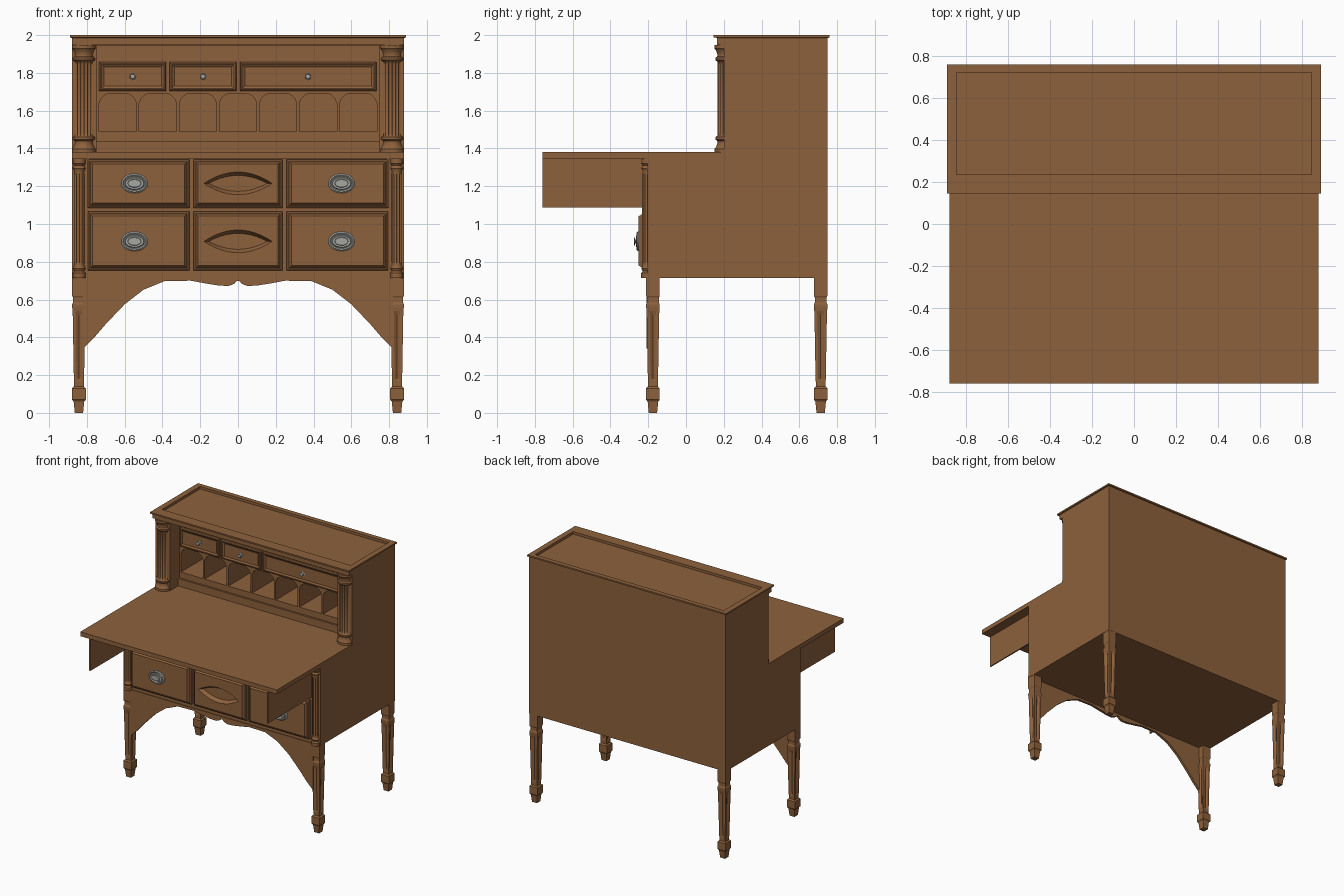
import bpy, bmesh, math

if "Cube" in bpy.data.objects:
    bpy.data.objects.remove(bpy.data.objects["Cube"])


def material(name, rgb):
    m = bpy.data.materials.new(name)
    m.diffuse_color = (*rgb, 1)
    m.use_nodes = True
    m.node_tree.nodes["Principled BSDF"].inputs["Base Color"].default_value = m.diffuse_color
    return m


WOOD = material("brown_wood", (0.27, 0.12, 0.045))
METAL = material("pewter", (0.38, 0.38, 0.36))


def loft(name, rings, mat=WOOD, smooth=False):
    """Skin a stack of equal-length point rings and cap both ends."""
    bm = bmesh.new()
    vs = [[bm.verts.new(p) for p in r] for r in rings]
    n = len(vs[0])
    for a, b in zip(vs, vs[1:]):
        for i in range(n):
            j = (i + 1) % n
            bm.faces.new((a[i], a[j], b[j], b[i]))
    bm.faces.new(vs[0][::-1])
    bm.faces.new(vs[-1])
    bmesh.ops.recalc_face_normals(bm, faces=bm.faces)
    me = bpy.data.meshes.new(name)
    bm.to_mesh(me)
    bm.free()
    ob = bpy.data.objects.new(name, me)
    bpy.context.collection.objects.link(ob)
    me.materials.append(mat)
    if smooth:
        bpy.context.view_layer.objects.active = ob
        ob.select_set(True)
        bpy.ops.object.shade_smooth_by_angle(angle=math.radians(35))
        ob.select_set(False)
    return ob


def rect(x0, x1, y0, y1, z):
    return [(x0, y0, z), (x1, y0, z), (x1, y1, z), (x0, y1, z)]


def box(name, x0, x1, y0, y1, z0, z1):
    return loft(name, [rect(x0, x1, y0, y1, z0), rect(x0, x1, y0, y1, z1)])


def prism(name, pts, y0, y1):
    return loft(name, [[(x, y, z) for x, z in pts] for y in (y0, y1)])


def raised_panel(name, x0, x1, z0, z1, steps):
    """Moulded drawer front; steps are (inset, y)."""
    return loft(name, [[(x0 + d, y, z0 + d), (x1 - d, y, z0 + d),
                        (x1 - d, y, z1 - d), (x0 + d, y, z1 - d)] for d, y in steps])


def oval(name, x, z, steps, n=28):
    """Turned metal fitting facing the front; steps are (rx, rz, y)."""
    ang = [2 * math.pi * i / n for i in range(n)]
    return loft(name, [[(x + a * math.cos(t), y, z + b * math.sin(t)) for t in ang]
                       for a, b, y in steps], METAL, True)


def column(name, x, y, profile, n=64):
    """Turned column; profile is (radius, z, flute depth)."""
    rings = []
    for r, z, f in profile:
        rr = [r * (1 - f * (0, .7, 1, .7)[i % 4]) for i in range(n)]
        rings.append([(x + q * math.cos(2 * math.pi * i / n),
                       y + q * math.sin(2 * math.pi * i / n), z) for i, q in enumerate(rr)])
    return loft(name, rings, WOOD, True)


def leg(name, x, y):
    """Square tapered leg with a groove down each side; rows are (half width, z, groove)."""
    rows = [(.022, 0, 0), (.028, .06, 0), (.036, .07, 0), (.036, .13, 0), (.026, .14, 0),
            (.026, .165, 0), (.027, .18, .3), (.033, .52, .3), (.034, .54, 0), (.036, .56, 0),
            (.036, .575, 0), (.031, .585, 0), (.031, .61, 0), (.036, .62, 0), (.036, .735, 0)]
    rings = []
    for h, z, g in rows:
        side = [(-1, -1), (-.5, -1), (0, -1 + g), (.5, -1)]
        ring = []
        for k in range(4):
            for u, v in side:
                for _ in range(k):
                    u, v = -v, u
                ring.append((x + h * u, y + h * v, z))
        rings.append(ring)
    return loft(name, rings)


# Lower case, writing surface and slide-out supports
box("lower_case", -.88, .88, -.205, .75, .715, 1.345)
box("writing_surface", -.88, .88, -.76, .75, 1.345, 1.38)
for s, side in ((-1, "left"), (1, "right")):
    xs = sorted((s * .79, s * .80))
    box(side + "_support", *xs, -.76, -.2, 1.087, 1.345)

    # Legs
    leg(side + "_front_leg", s * .842, -.175)
    leg(side + "_back_leg", s * .842, .713)

    # Slim fluted columns beside the drawers
    half = [(.034, 0, 0), (.034, .025, 0), (.026, .035, 0), (.034, .05, 0),
            (.026, .065, 0), (.026, .075, 0), (.029, .085, .2)]
    low = [(r, .715 + z, f) for r, z, f in half]
    high = [(r, 1.345 - z, f) for r, z, f in half[::-1]]
    column(side + "_lower_column", s * .84, -.203, low + high, 48)

    # Large fluted columns of the upper cabinet
    half = [(.064, 0, 0), (.064, .018, 0), (.056, .028, 0), (.048, .05, 0), (.05, .06, 0),
            (.06, .068, 0), (.06, .08, 0), (.048, .088, 0), (.048, .1, .18)]
    low = [(r, 1.38 + z, f) for r, z, f in half]
    high = [(r, 1.947 - z, f) for r, z, f in half[::-1]]
    column(side + "_upper_column", s * .816, .215, low + high)

    # Upper cabinet sides
    xs = sorted((s * .75, s * .88))
    box(side + "_cabinet_side", *xs, .2, .75, 1.38, 1.97)

# Shaped apron
edge = [(.82, .34), (.76, .4), (.7, .47), (.6, .575), (.5, .652), (.39, .697), (.25, .7),
        (.17, .685), (.1, .674), (.05, .672), (.02, .683), (.008, .698)]
prism("apron", [(.82, .72)] + edge + [(-x, z) for x, z in edge[::-1]] + [(-.82, .72)],
      -.21, -.19)

# Upper cabinet shell and recessed top
box("cabinet_back", -.75, .75, .6, .75, 1.38, 1.97)
box("cabinet_ceiling", -.75, .75, .2, .6, 1.945, 1.97)
box("frieze", -.88, .88, .165, .2, 1.947, 1.97)
under = (-.88, .88, .165, .75)
rim = (-.89, .89, .145, .76)
tray = (-.845, .845, .235, .722)
loft("cabinet_top", [rect(*under, 1.97), rect(*under, 1.985), rect(*rim, 1.988), rect(*rim, 2),
                     rect(*tray, 2), rect(*tray, 1.98)])

# Pigeonholes with clipped top corners
box("gallery_base", -.75, .75, .32, .6, 1.38, 1.49)
box("gallery_plinth", -.75, .75, .305, .32, 1.38, 1.44)
box("gallery_top", -.75, .75, .32, .6, 1.69, 1.945)
pitch = 1.485 / 7
for i in range(8):
    x = -.7425 + i * pitch
    box("gallery_divider_%d" % (i + 1), x - .0075, x + .0075, .32, .6, 1.49, 1.69)
    for s in (-1, 1):
        if 0 <= i + (s - 1) / 2 < 7:
            pts = [(0, 1.69), (0, 1.64), (.01, 1.663), (.026, 1.68), (.045, 1.69)]
            prism("gallery_bracket", [(x + s * (.0075 + u), z) for u, z in pts], .32, .335)

# Small drawers with knobs
for i, (a, b) in enumerate(((-.735, -.38), (-.362, -.008), (.01, .732))):
    raised_panel("small_drawer_%d" % (i + 1), a, b, 1.705, 1.857,
                 [(0, .33), (0, .308), (.006, .302), (.012, .302), (.026, .312), (.026, .306)])
    oval("small_knob_%d" % (i + 1), (a + b) / 2, 1.78,
         [(.017, .017, .307), (.016, .016, .303), (.008, .008, .3), (.008, .008, .29),
          (.014, .014, .285), (.012, .012, .276), (.004, .004, .272)], 16)

# Large drawers in two rows
for row, (z0, z1) in (("lower", (.755, 1.066)), ("upper", (1.086, 1.341))):
    zc = .908 if row == "lower" else 1.215
    for side, a, b in (("left", -.795, -.258), ("middle", -.236, .236), ("right", .258, .795)):
        d = raised_panel("%s_%s_drawer" % (row, side), a, b, z0, z1,
                         [(0, -.2), (0, -.226), (.008, -.232), (.013, -.232),
                          (.024, -.248), (.024, -.252)])
        if side == "middle":
            # Carved finger pull, cut out of the drawer front
            rings = []
            for w, h, y in ((.18, .06, -.27), (.18, .06, -.252), (.155, .042, -.222)):
                us = [-1 + k / 8 for k in range(17)]
                arc = [(u, 1 - u * u) for u in us]
                arc += [(-u, u * u - 1) for u in us[1:-1]]
                rings.append([(w * u, y, zc + h * v) for u, v in arc])
            cut = loft(row + "_pull_cutter", rings)
            mod = d.modifiers.new("finger_pull", "BOOLEAN")
            mod.operation, mod.solver, mod.object = "DIFFERENCE", "EXACT", cut
            bpy.context.view_layer.objects.active = d
            bpy.ops.object.modifier_apply(modifier=mod.name)
            bpy.data.objects.remove(cut)
        else:
            x = -.548 if side == "left" else .548
            oval("%s_%s_handle_plate" % (row, side), x, zc,
                 [(.07, .052, -.25), (.07, .052, -.256), (.062, .045, -.262), (.056, .038, -.257),
                  (.052, .034, -.257), (.048, .03, -.264), (.042, .026, -.262)])
            oval("%s_%s_handle_grip" % (row, side), x, zc,
                 [(.012, .008, -.258), (.012, .008, -.268), (.036, .022, -.27), (.034, .02, -.276)])
